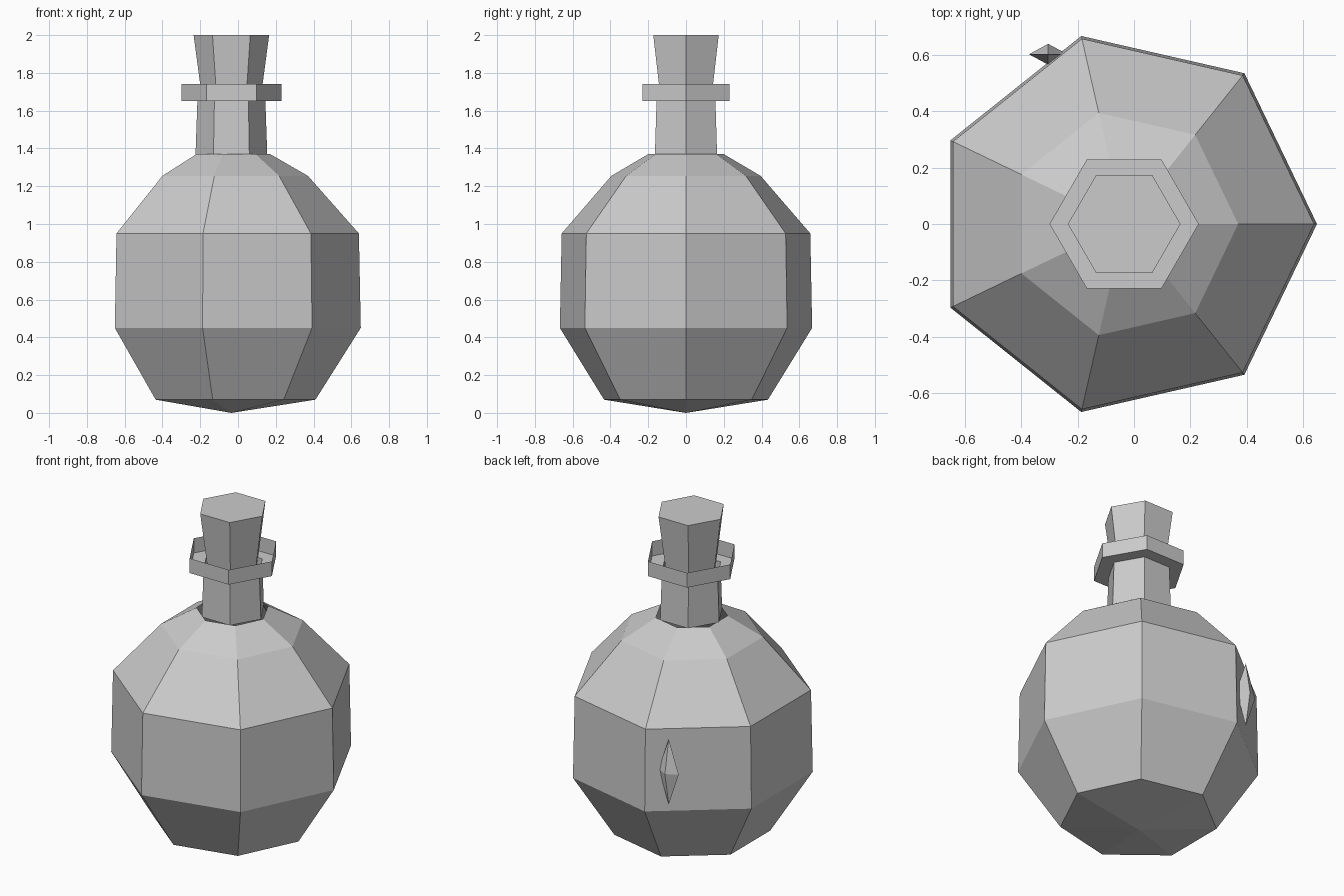
import bpy
import bmesh
from math import cos, sin, tau

cube = bpy.data.objects.get("Cube")
if cube:
    bpy.data.objects.remove(cube, do_unlink=True)

AXIS_X = -0.035  # shared upright axis of the flask

grey = bpy.data.materials.new("plain_grey")
grey.use_nodes = True
grey.diffuse_color = (0.6, 0.6, 0.6, 1)
bsdf = grey.node_tree.nodes["Principled BSDF"]
bsdf.inputs["Base Color"].default_value = grey.diffuse_color
bsdf.inputs["Roughness"].default_value = 0.8


def finish(name, bm, location):
    mesh = bpy.data.meshes.new(name)
    bm.to_mesh(mesh)
    bm.free()
    mesh.materials.append(grey)
    obj = bpy.data.objects.new(name, mesh)
    obj.location = location
    bpy.context.collection.objects.link(obj)
    return obj


def lathe(name, sides, profile):
    """Turn (radius, height) points into a faceted part, outside on the right."""
    bm = bmesh.new()
    rings = []
    for radius, z in profile:
        count = sides if radius else 1
        rings.append([bm.verts.new((radius * cos(tau * i / sides),
                                    radius * sin(tau * i / sides), z))
                      for i in range(count)])
    for low, high in zip(rings, rings[1:]):
        for i in range(sides):
            j = (i + 1) % sides
            loop = [low[i % len(low)], low[j % len(low)],
                    high[j % len(high)], high[i % len(high)]]
            bm.faces.new(list(dict.fromkeys(loop)))
    return finish(name, bm, (AXIS_X, 0, 0))


# Seven-sided bowl, pointed below and open at the shoulder
lathe("flask_body", 7, [(0, 0), (0.445, 0.07), (0.685, 0.45), (0.675, 0.95),
                        (0.405, 1.255), (0.205, 1.37)])

# Six-sided neck that spreads into a shallow tray-like lip
lathe("neck_and_lip", 6, [(0.19, 1.365), (0.18, 1.65), (0.265, 1.65), (0.265, 1.74)])

# Tapered stopper
lathe("stopper", 6, [(0, 1.55), (0.14, 1.55), (0.2, 2.0), (0, 2.0)])

# Slim crystal set into the back of the bowl
bm = bmesh.new()
bmesh.ops.create_cone(bm, segments=4, radius1=1, radius2=0, depth=1, cap_ends=False)
bmesh.ops.translate(bm, verts=bm.verts, vec=(0, 0, 0.5))
half = bm.verts[:] + bm.edges[:] + bm.faces[:]
copy = bmesh.ops.duplicate(bm, geom=half)["geom"]
bmesh.ops.scale(bm, vec=(1, 1, -1),
                verts=[v for v in copy if isinstance(v, bmesh.types.BMVert)])
bmesh.ops.remove_doubles(bm, verts=bm.verts, dist=0.001)
bmesh.ops.scale(bm, vec=(0.068, 0.037, 0.2), verts=bm.verts)
bmesh.ops.recalc_face_normals(bm, faces=bm.faces)
finish("crystal", bm, (-0.305, 0.603, 0.7))
